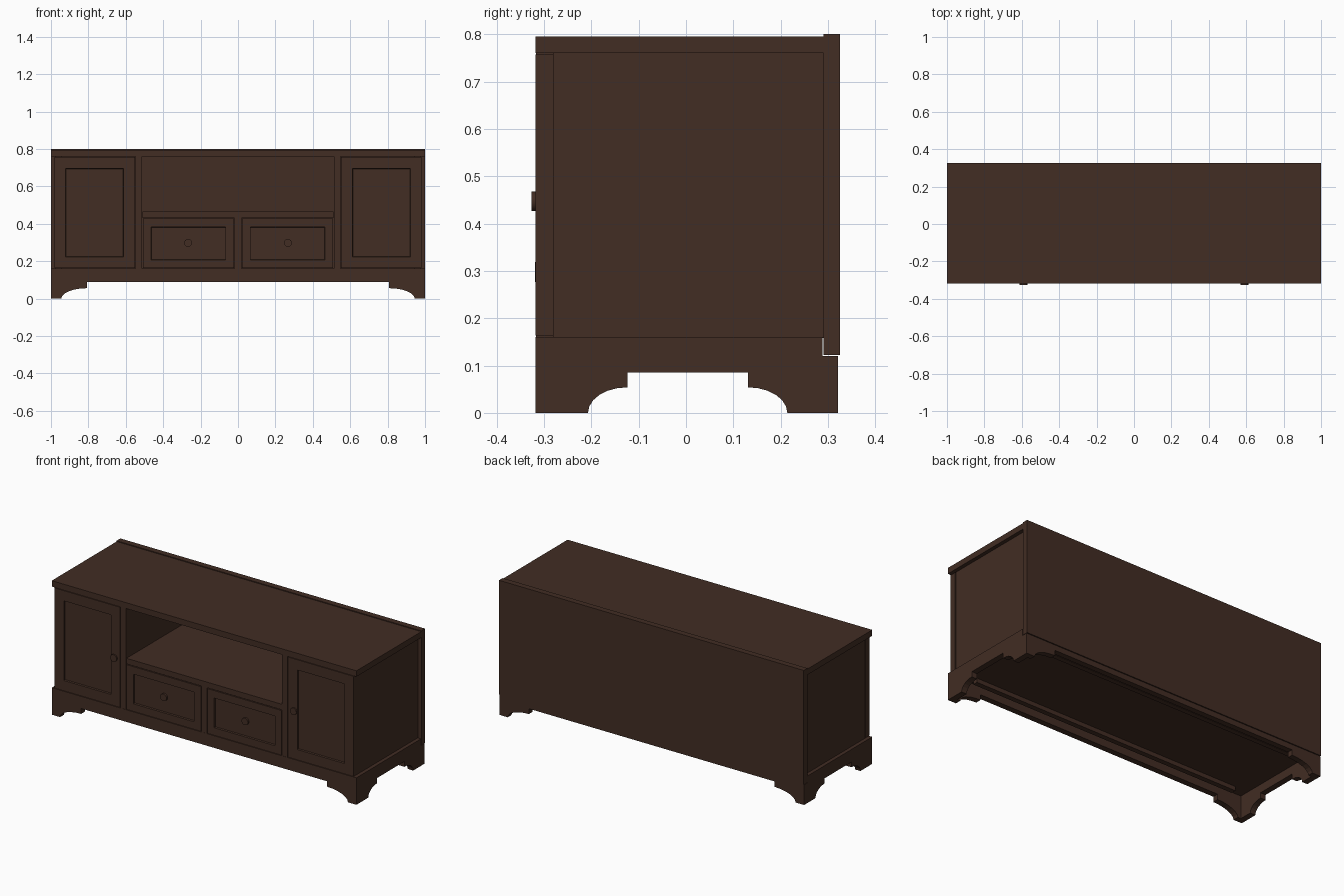
import bpy, bmesh, math
from mathutils import Matrix

if "Cube" in bpy.data.objects:
    bpy.data.objects.remove(bpy.data.objects["Cube"])

wood = bpy.data.materials.new("dark brown wood")
wood.diffuse_color = (0.054, 0.026, 0.017, 1)
wood.use_nodes = True
wood.node_tree.nodes["Principled BSDF"].inputs["Base Color"].default_value = wood.diffuse_color

FRONT, BACK = -0.318, 0.29          # front plane, inner face of back panel


def finish(name, bm):
    bmesh.ops.recalc_face_normals(bm, faces=bm.faces)
    me = bpy.data.meshes.new(name)
    bm.to_mesh(me)
    bm.free()
    me.materials.append(wood)
    ob = bpy.data.objects.new(name, me)
    bpy.context.collection.objects.link(ob)
    return ob


def box_bm(x, y, z):
    bm = bmesh.new()
    bmesh.ops.create_cube(bm, size=1)
    for v in bm.verts:
        for i, (a, b) in enumerate((x, y, z)):
            v.co[i] = a if v.co[i] < 0 else b
    return bm


def box(name, x, y, z):
    return finish(name, box_bm(sorted(x), y, z))


def panelled_front(name, x, z, margin):
    """Door or drawer front with a recessed centre panel."""
    bm = box_bm(sorted(x), (FRONT, -0.28), z)
    bm.normal_update()
    face = min(bm.faces, key=lambda f: f.calc_center_median().y)
    bmesh.ops.inset_individual(bm, faces=[face], thickness=margin)
    bmesh.ops.inset_individual(bm, faces=[face], thickness=0.003, depth=-0.010)
    return finish(name, bm)


def knob(name, x, z, y0, y1, r):
    bm = bmesh.new()
    bmesh.ops.create_cone(bm, cap_ends=True, segments=24, radius1=r, radius2=r,
                          depth=y1 - y0, matrix=Matrix.Translation((x, (y0 + y1) / 2, z))
                          @ Matrix.Rotation(math.pi / 2, 4, 'X'))
    ob = finish(name, bm)
    for p in ob.data.polygons:
        p.use_smooth = len(p.vertices) == 4
    return ob


def foot_curve(toe, step, rise, top):
    """Lower edge of one bracket foot, from the toe to the raised middle."""
    pts = []
    for i in range(7):
        a = math.pi / 2 * i / 6
        pts.append((toe + (step - toe) * (1 - math.cos(a)), rise * math.sin(a)))
    return pts + [(step, top)]


def board(name, outline, place, thick):
    """Extrude a flat (u, z) outline; place(u, w, z) puts it in the model."""
    bm = bmesh.new()
    f = bm.faces.new([bm.verts.new(place(u, thick[0], z)) for u, z in outline])
    r = bmesh.ops.extrude_face_region(bm, geom=[f])
    for v in r["geom"]:
        if isinstance(v, bmesh.types.BMVert):
            u_w = place(0, thick[1] - thick[0], 0)
            v.co.x += u_w[0]
            v.co.y += u_w[1]
    return finish(name, bm)


# Skirts with bracket feet
def along_x(u, w, z):
    return (u, w, z)


def along_y(u, w, z):
    return (w, u, z)


left = foot_curve(-0.945, -0.807, 0.056, 0.088)
lower = [(-1, 0)] + left + [(-u, z) for u, z in reversed(left)] + [(1, 0)]
board("front_skirt", lower + [(1, 0.16), (-1, 0.16)], along_x, (FRONT, FRONT + 0.035))
board("back_skirt", lower + [(1, 0.12), (-1, 0.12)], along_x, (0.288, 0.321))
s_lower = ([(-0.283, 0)] + foot_curve(-0.207, -0.124, 0.054, 0.085)
           + foot_curve(0.214, 0.131, 0.054, 0.085)[::-1] + [(0.288, 0)])
for s, side in ((-1, "left"), (1, "right")):
    board(side + "_skirt", s_lower + [(0.288, 0.16), (-0.283, 0.16)],
          along_y, (s * 1.0, s * 0.965))

# Carcass
box("top_board", (-1, 1), (FRONT, BACK), (0.76, 0.795))
box("back_panel", (-1, 1), (BACK, 0.325), (0.122, 0.80))
box("bottom_board", (-0.965, 0.965), (-0.283, 0.288), (0.135, 0.158))
box("shelf", (-0.51, 0.51), (FRONT + 0.001, BACK), (0.432, 0.465))
box("drawer_divider", (-0.018, 0.018), (FRONT + 0.001, BACK), (0.158, 0.432))
for y, n in ((-0.24, "front"), (0.24, "back")):
    box(n + "_cleat", (-0.88, 0.88), (y - 0.015, y + 0.015), (0.11, 0.135))

# Mirrored sides, doors, drawers and knobs
for s, side in ((-1, "left"), (1, "right")):
    box(side + "_side_panel", (s * 0.945, s * 0.978), (-0.28, BACK), (0.158, 0.76))
    box(side + "_upright", (s * 0.512, s * 0.548), (FRONT + 0.001, BACK), (0.158, 0.76))
    panelled_front(side + "_door", (s * 0.551, s * 0.982), (0.163, 0.757), 0.086)
    panelled_front(side + "_drawer_front", (s * 0.021, s * 0.509), (0.163, 0.428), 0.063)
    knob(side + "_door_knob", s * 0.59, 0.447, -0.326, -0.31, 0.021)
    knob(side + "_drawer_knob", s * 0.267, 0.298, FRONT - 0.001, -0.30, 0.021)
